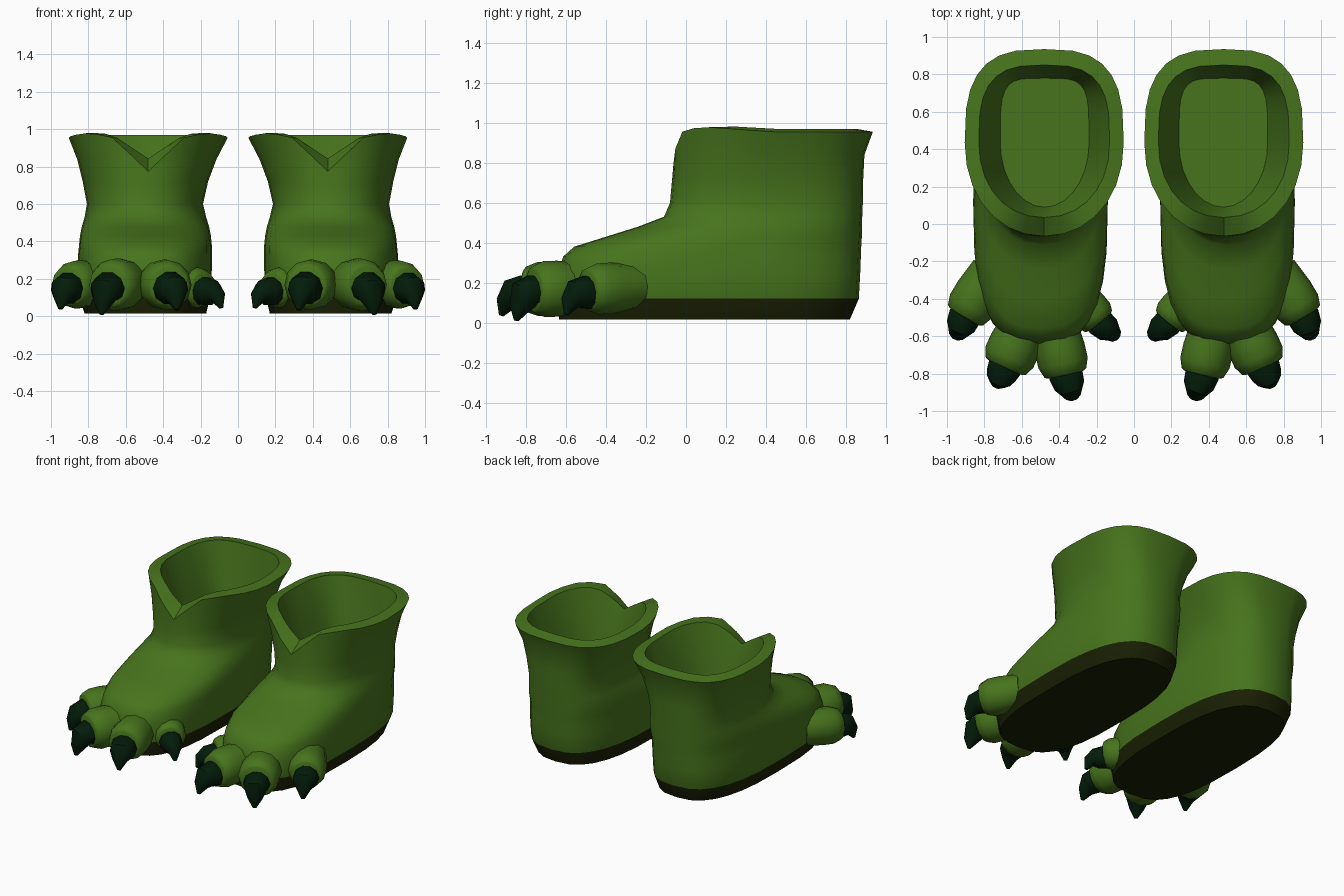
import bpy, bmesh, math
from mathutils import Vector

if "Cube" in bpy.data.objects:
    bpy.data.objects.remove(bpy.data.objects["Cube"])


def material(name, rgb):
    m = bpy.data.materials.new(name)
    m.diffuse_color = (*rgb, 1)
    m.use_nodes = True
    m.node_tree.nodes["Principled BSDF"].inputs["Base Color"].default_value = m.diffuse_color
    return m


GREEN = material("leaf green", (0.063, 0.175, 0.012))
SOLE = material("dark olive", (0.0098, 0.0138, 0.001))
CLAW = material("deep green", (0.001, 0.0115, 0.003))


def finish(name, bm, mats, angle):
    """Turn a bmesh into a smooth object mirrored onto the other foot."""
    bmesh.ops.recalc_face_normals(bm, faces=bm.faces[:])
    me = bpy.data.meshes.new(name)
    bm.to_mesh(me)
    bm.free()
    for m in mats:
        me.materials.append(m)
    ob = bpy.data.objects.new(name, me)
    bpy.context.collection.objects.link(ob)
    bpy.ops.object.select_all(action='DESELECT')
    ob.select_set(True)
    bpy.context.view_layer.objects.active = ob
    bpy.ops.object.shade_smooth_by_angle(angle=math.radians(angle))
    mod = ob.modifiers.new("other_foot", 'MIRROR')
    mod.use_mirror_merge = False
    return ob


def loft(bm, rings):
    """Bridge closed rings and cap both ends."""
    rows = [[bm.verts.new(p) for p in r] for r in rings]
    n = len(rows[0])
    bands = []
    for a, b in zip(rows, rows[1:]):
        bands.append([bm.faces.new((a[i], a[(i + 1) % n], b[(i + 1) % n], b[i]))
                      for i in range(n)])
    caps = [bm.faces.new(rows[0]), bm.faces.new(rows[-1])]
    return bands, caps


def outline(z, front, back, x0, x1, pf, pb, notch=0.0, n=28):
    """Horizontal rounded outline; notch lowers the middle of the front in a V."""
    cx, cy, hw, hl = (x0 + x1) / 2, (front + back) / 2, (x1 - x0) / 2, (back - front) / 2
    pts = []
    for i in range(n):
        t = 2 * math.pi * i / n
        c, s = math.cos(t), math.sin(t)
        p = pf if s < 0 else pb
        dx = hw * math.copysign(abs(c) ** p, c)
        dy = hl * math.copysign(abs(s) ** p, s)
        drop = 0
        if s < 0:
            drop = (0.14 * max(0, 1 - abs(dx) / 0.19) + 0.068 * max(0, 1 - abs(dx) / 0.32)
                    - 0.028 * min(1, -1.3 * s))
        pts.append((cx + dx, cy + dy, z - notch * drop))
    return pts


# Boot: sole, foot, ankle, flared rim, then the inside down to the insole
BOOT = [
    (0.015, -0.635, 0.82, 0.17, 0.82, 0.68, 0.75),
    (0.12, -0.645, 0.865, 0.145, 0.855, 0.68, 0.75),
    (0.25, -0.64, 0.872, 0.14, 0.86, 0.70, 0.75),
    (0.33, -0.615, 0.875, 0.14, 0.855, 0.73, 0.75),
    (0.38, -0.56, 0.877, 0.14, 0.85, 0.76, 0.75),
    (0.43, -0.40, 0.88, 0.145, 0.845, 0.78, 0.75),
    (0.48, -0.24, 0.88, 0.155, 0.835, 0.82, 0.75),
    (0.53, -0.11, 0.882, 0.17, 0.82, 0.86, 0.74),
    (0.60, -0.08, 0.885, 0.187, 0.808, 0.9, 0.72),
    (0.72, -0.072, 0.887, 0.16, 0.83, 0.92, 0.70, 0.15),
    (0.84, -0.067, 0.893, 0.115, 0.86, 0.94, 0.67, 0.55),
    (0.955, -0.065, 0.935, 0.055, 0.905, 0.95, 0.68, 1.0),
    (0.97, 0.035, 0.85, 0.13, 0.83, 0.92, 0.66, 0.7),
    (0.80, 0.06, 0.82, 0.19, 0.77, 0.95, 0.6, 0.1),
    (0.62, 0.09, 0.78, 0.24, 0.715, 1.0, 0.45),
]
bm = bmesh.new()
bands, caps = loft(bm, [outline(*r) for r in BOOT])
for f in bands[0] + [caps[0]]:
    f.material_index = 1
finish("boot", bm, [GREEN, SOLE], 58)


def tube(name, path, mat, sides, angle):
    """Round body along a path of (point, radius)."""
    pts = [Vector(p) for p, _ in path]
    rings = []
    for i, (p, r) in enumerate(path):
        d = (pts[min(i + 1, len(pts) - 1)] - pts[max(i - 1, 0)]).normalized()
        u = d.cross(Vector((0, 0, 1))).normalized()
        v = u.cross(d)
        rings.append([pts[i] + r * (math.cos(a) * u + math.sin(a) * v)
                      for a in (2 * math.pi * k / sides for k in range(sides))])
    bm = bmesh.new()
    loft(bm, rings)
    finish(name, bm, [mat], angle)


# Toes and claws: name, toe base, toe end, toe radius, claw tip, claw radius
TOES = [
    ("outer", (0.76, -0.25, 0.18), (0.905, -0.495, 0.165), 0.128, (0.95, -0.60, 0.04), 0.088),
    ("middle_outer", (0.58, -0.52, 0.175), (0.69, -0.765, 0.165), 0.14, (0.73, -0.85, 0.01), 0.092),
    ("middle_inner", (0.43, -0.52, 0.175), (0.365, -0.805, 0.165), 0.135, (0.325, -0.925, 0.035), 0.092),
    ("inner", (0.31, -0.37, 0.16), (0.185, -0.525, 0.15), 0.108, (0.09, -0.605, 0.045), 0.078),
]
for name, base, end, r, tip, cr in TOES:
    b, e, t = Vector(base), Vector(end), Vector(tip)
    tube(name + "_toe", [(b, r * 0.88), (b.lerp(e, 0.5), r), (b.lerp(e, 0.78), r),
                         (b.lerp(e, 0.97), r * 0.85), (e, r * 0.74)], GREEN, 12, 50)
    # Claw leaves the toe level, then hooks down to its blunt tip
    start = b.lerp(e, 0.9)
    start.z -= 0.01
    knee = e.lerp(t, 0.5)
    knee.z = e.z - 0.025
    low = e.lerp(t, 0.82)
    low.z = t.z + 0.06
    tube(name + "_claw", [(start, cr * 0.85), (e - Vector((0, 0, 0.015)), cr),
                          (knee, cr * 0.9), (low, cr * 0.55), (t, 0.012)], CLAW, 10, 40)
